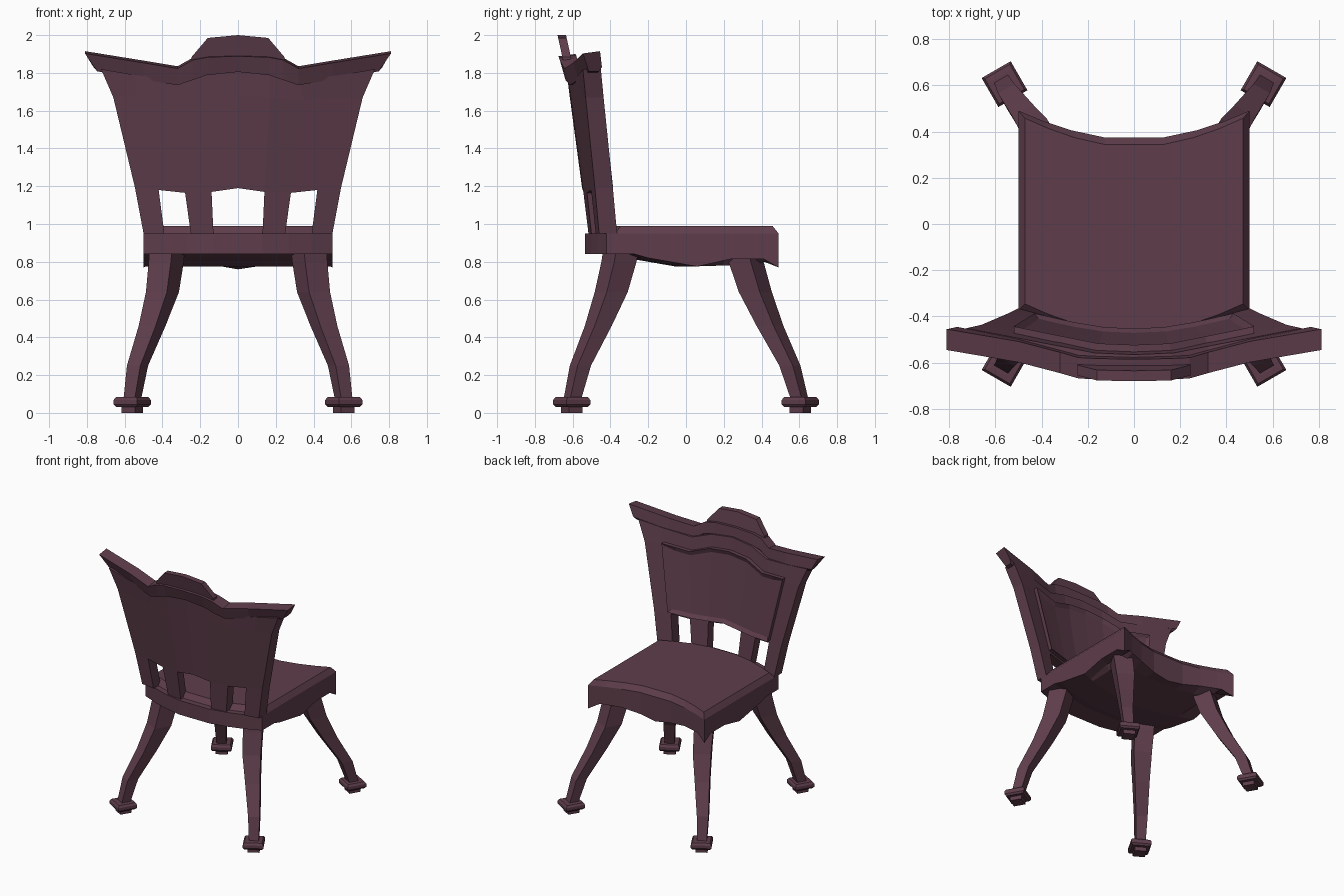
import bpy, bmesh, math

if "Cube" in bpy.data.objects:
    bpy.data.objects.remove(bpy.data.objects["Cube"])

wood = bpy.data.materials.new("dark plum wood")
wood.diffuse_color = (0.112, 0.047, 0.070, 1)
wood.use_nodes = True
wood.node_tree.nodes["Principled BSDF"].inputs["Base Color"].default_value = wood.diffuse_color


def lin(x, pts):
    """Piecewise linear interpolation."""
    if x <= pts[0][0]:
        return pts[0][1]
    for (a, p), (b, q) in zip(pts, pts[1:]):
        if x <= b:
            return p + (q - p) * (x - a) / (b - a)
    return pts[-1][1]


def finish(name, bm):
    bmesh.ops.recalc_face_normals(bm, faces=bm.faces)
    me = bpy.data.meshes.new(name)
    bm.to_mesh(me)
    bm.free()
    me.materials.append(wood)
    ob = bpy.data.objects.new(name, me)
    bpy.context.collection.objects.link(ob)
    return ob


def loft(name, rings):
    """Skin closed rings of points and cap both ends."""
    bm = bmesh.new()
    vs = [[bm.verts.new(p) for p in r] for r in rings]
    n = len(vs[0])
    for a, b in zip(vs, vs[1:]):
        for i in range(n):
            bm.faces.new((a[i], a[(i + 1) % n], b[(i + 1) % n], b[i]))
    bm.faces.new(vs[0])
    bm.faces.new(vs[-1])
    return finish(name, bm)


def slab(name, nc, nr, f, g, skip=(), inset=None):
    """Closed sheet between point grids f and g, with optional missing cells."""
    bm = bmesh.new()
    F = [[bm.verts.new(f(i, j)) for j in range(nr)] for i in range(nc)]
    G = [[bm.verts.new(g(i, j)) for j in range(nr)] for i in range(nc)]
    edges, front = {}, []
    for i in range(nc - 1):
        for j in range(nr - 1):
            if (i, j) in skip:
                continue
            c = [(i, j), (i + 1, j), (i + 1, j + 1), (i, j + 1)]
            front.append(bm.faces.new([F[a][b] for a, b in c]))
            bm.faces.new([G[a][b] for a, b in reversed(c)])
            for k in range(4):
                e = (c[k], c[(k + 1) % 4])
                key = tuple(sorted(e))
                edges[key] = None if key in edges else e
    for e in edges.values():
        if e:
            (a, b), (c, d) = e
            bm.faces.new((F[a][b], G[a][b], G[c][d], F[c][d]))
    if inset:
        bmesh.ops.recalc_face_normals(bm, faces=bm.faces)
        bmesh.ops.inset_region(bm, faces=front, thickness=inset[0], depth=inset[1])
    return finish(name, bm)


def both(half):
    return [-x for x in reversed(half[1:])] + half


# Seat frame with bowed front and back and a scalloped lower edge
BOW = [(0.13, 0), (0.27, 0.03), (0.38, 0.065), (0.5, 0.115)]
SX = both([0, 0.13, 0.27, 0.39, 0.42, 0.5])
SY = [-0.42, -0.27, -0.2, 0.06, 0.24, 0.41, 0.49]
SZ = [0.84, 0.84, 0.82, 0.775, 0.815, 0.815, 0.77]
FRONT_Z = [(0, 0.76), (0.13, 0.783), (0.27, 0.808), (0.42, 0.815), (0.5, 0.77)]


def seat_pt(i, j, z):
    x = SX[i]
    return (x, SY[j] - 0.115 + lin(abs(x), BOW), z)


def seat_low(i, j):
    x = abs(SX[i])
    z = SZ[j]
    if j == 6:
        z = lin(x, FRONT_Z)
    elif j in (4, 5) and x < 0.4:
        z = 0.78
    return seat_pt(i, j, z)


slab("seat_frame", len(SX), 7, lambda i, j: seat_pt(i, j, 0.95), seat_low)


# Seat top with bevelled rim
def cushion(i, j, top):
    x = SX[i]
    y = ((-0.345, 0.458) if top else (-0.375, 0.49))[j]
    return (x * (0.945 if top else 1), y - 0.115 + lin(abs(x), BOW), 0.99 if top else 0.95)


slab("seat_top", len(SX), 2, lambda i, j: cushion(i, j, True), lambda i, j: cushion(i, j, False))

# Curved, flaring back with three openings
HALF_W = [(0.95, 0.5), (1.19, 0.545), (1.67, 0.66), (1.8, 0.72)]


def rear(x, z):
    u = abs(x) / lin(z, HALF_W)
    yc = lin(z, [(0.95, -0.52), (1.19, -0.55), (1.67, -0.615), (1.83, -0.635)])
    b = lin(u, [(0, 0), (0.26, 0.06), (0.5, 0.32), (0.78, 0.7), (1, 1)])
    return yc + b * lin(z, [(0.95, 0.06), (1.8, 0.088)])


def front(x, z):
    u = abs(x) / lin(z, HALF_W)
    return rear(x, z) + lin(u, [(0.26, 0.07), (0.5, 0.075), (1, 0.095)])


BX = [[0, 0.13, 0.25, 0.39, 0.5], [0, 0.14, 0.28, 0.42, 0.545],
      [0, 0.17, 0.35, 0.53, 0.66], [0, 0.17, 0.32, 0.55, 0.725]]
BZ = [[0.95] * 5, [1.19, 1.17, 1.165, 1.18, 1.19],
      [1.67, 1.67, 1.66, 1.67, 1.67], [1.83, 1.81, 1.76, 1.79, 1.82]]


def back_pt(i, j, surf):
    k = i - 4
    x = math.copysign(BX[j][abs(k)], k)
    z = BZ[j][abs(k)]
    return (x, surf(x, z), z)


slab("back_frame", 9, 4, lambda i, j: back_pt(i, j, front), lambda i, j: back_pt(i, j, rear),
     skip=[(1, 0), (3, 0), (4, 0), (6, 0)])

# Raised front panel with a border
PS = both([0, 0.3, 0.6, 0.8, 1])


def panel_pt(i, j, off):
    s, t = PS[i], j / 4
    bottom = lin(abs(s), [(0, 1.205), (0.3, 1.19), (0.6, 1.185), (1, 1.2)])
    top = lin(abs(s), [(0, 1.735), (0.3, 1.72), (0.6, 1.665), (1, 1.69)])
    z = bottom + (top - bottom) * t
    x = s * (0.43 + 0.09 * t)
    return (x, front(x, z) + off, z)


slab("back_panel", len(PS), 5, lambda i, j: panel_pt(i, j, 0.03),
     lambda i, j: panel_pt(i, j, -0.02), inset=(0.03, -0.015))

# Top rail: x low, x top, z low, z top, rear y
RAIL = [(0, 0, 1.805, 1.90, -0.675), (0.165, 0.16, 1.788, 1.895, -0.672),
        (0.24, 0.24, 1.762, 1.88, -0.668), (0.32, 0.32, 1.735, 1.835, -0.645),
        (0.5, 0.5, 1.765, 1.865, -0.598), (0.745, 0.81, 1.808, 1.915, -0.545)]


def rail_ring(r, s):
    a, b, zl, zt, y = r
    m = a + (b - a) * 0.3
    return [(s * a, y + 0.03, zl), (s * b, y, zt - 0.012), (s * b, y + 0.09, zt),
            (s * m, y + 0.1, zt - 0.085), (s * a, y + 0.085, zl)]


loft("top_rail", [rail_ring(r, -1) for r in reversed(RAIL[1:])] + [rail_ring(r, 1) for r in RAIL])

# Crest standing on the rail
CX = both([0, 0.16, 0.245])
CZ = [(0, 2.0), (0.16, 1.985), (0.245, 1.885)]


def crest_pt(i, j, off):
    z = lin(abs(CX[i]), CZ) if j else 1.84
    return (CX[i], -0.645 - 0.035 * (z - 1.84) / 0.16 + off, z)


slab("crest", 5, 2, lambda i, j: crest_pt(i, j, 0), lambda i, j: crest_pt(i, j, 0.045))


# Splayed legs with moulded feet, turned to the diagonal
def square(cx, cy, z, w, ang):
    r = w / math.sqrt(2)
    return [(cx + r * math.cos(ang + math.pi / 4 + k * math.pi / 2),
             cy + r * math.sin(ang + math.pi / 4 + k * math.pi / 2), z) for k in range(4)]


LEG = [(0.86, 0.375, 0.305, 0.138), (0.80, 0.38, 0.318, 0.136), (0.64, 0.40, 0.367, 0.128),
       (0.46, 0.455, 0.445, 0.104), (0.25, 0.532, 0.55, 0.082), (0.07, 0.56, 0.602, 0.068)]
FOOT = [(0, 0.085), (0.03, 0.085), (0.032, 0.125), (0.045, 0.145), (0.068, 0.145),
        (0.083, 0.125), (0.085, 0.08)]
for sx, side in ((-1, "left"), (1, "right")):
    for sy, end in ((-1, "back"), (1, "front")):
        ang = sx * sy * math.radians(60)
        rings = []
        for z, x, y, w in LEG:
            if sy < 0:  # back legs start slightly further back
                y += 0.04 * max(0, z - 0.07) / 0.79
            rings.append(square(sx * x, sy * y, z, w, ang))
        loft(f"{end}_leg_{side}", rings)
        loft(f"{end}_foot_{side}", [square(sx * 0.56, sy * 0.605, z, w, ang) for z, w in FOOT])
